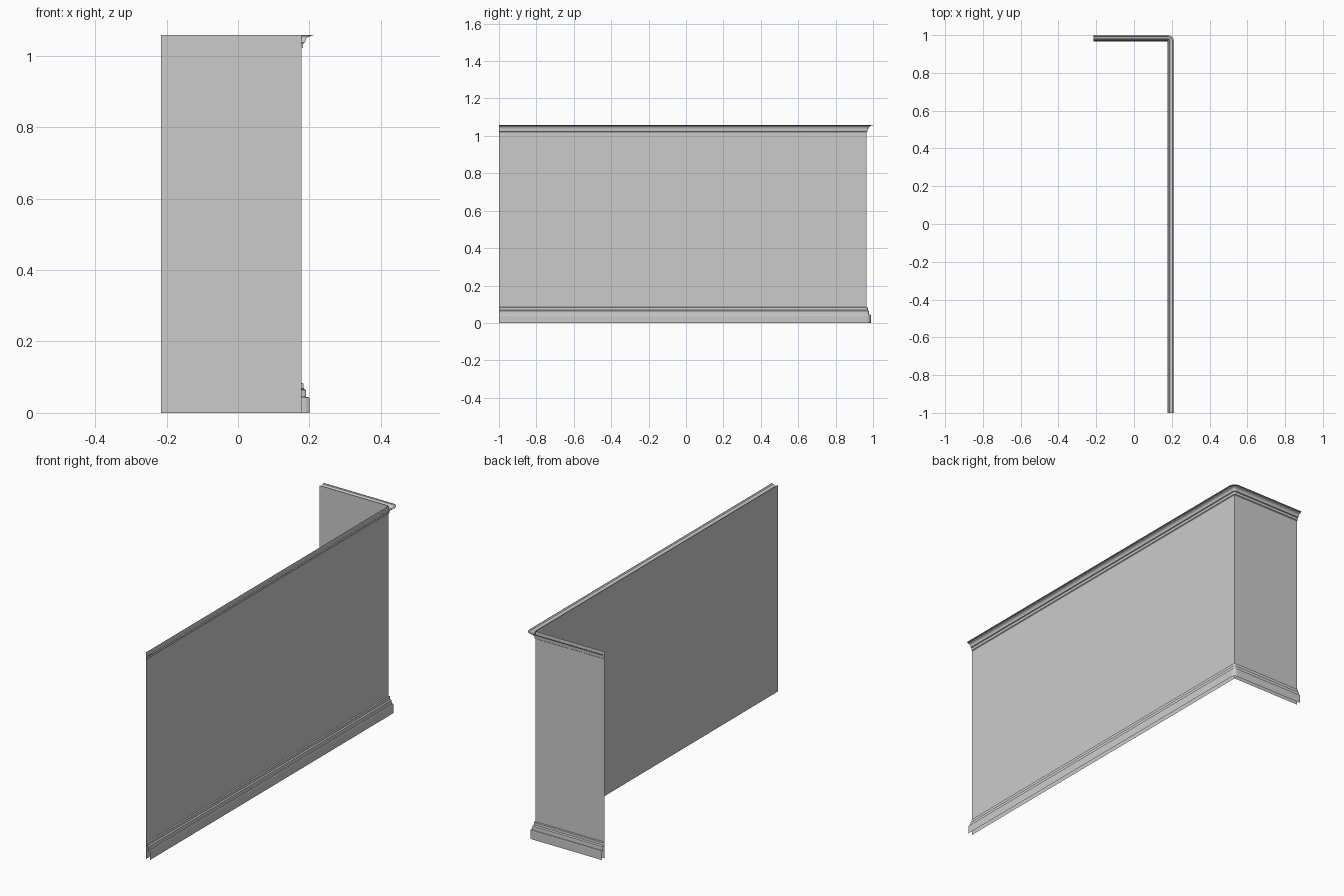
import bpy, bmesh, math
from mathutils import Vector

cube = bpy.data.objects.get("Cube")
if cube:
    bpy.data.objects.remove(cube, do_unlink=True)

WALL_X, WALL_Y = 0.178, 0.966
FRONT_Y, SIDE_X = -1.0, -0.215
TOP = 1.059

grey = bpy.data.materials.new("light_grey")
grey.use_nodes = True
colour = (0.6, 0.6, 0.6, 1)
grey.diffuse_color = colour
grey.node_tree.nodes["Principled BSDF"].inputs["Base Color"].default_value = colour


def make_strip(name, rows, smooth):
    """Skin neighbouring rows of points with quads."""
    bm = bmesh.new()
    verts = [[bm.verts.new(p) for p in row] for row in rows]
    for a, b in zip(verts, verts[1:]):
        for i in range(len(a) - 1):
            bm.faces.new((a[i], b[i], b[i + 1], a[i + 1]))
    mesh = bpy.data.meshes.new(name)
    bm.to_mesh(mesh)
    bm.free()
    mesh.materials.append(grey)
    obj = bpy.data.objects.new(name, mesh)
    bpy.context.collection.objects.link(obj)
    if smooth:
        bpy.ops.object.select_all(action="DESELECT")
        obj.select_set(True)
        bpy.context.view_layer.objects.active = obj
        bpy.ops.object.shade_smooth_by_angle(angle=math.radians(30))
    return obj


def make_moulding(name, profile, steps=8):
    """Sweep an (offset, height) profile along the walls, rounding the corner."""
    stations = [(WALL_X, FRONT_Y, 0)]
    stations += [(WALL_X, WALL_Y, math.pi / 2 * i / steps) for i in range(steps + 1)]
    stations += [(SIDE_X, WALL_Y, math.pi / 2)]
    rows = [[Vector((x + d * math.cos(a), y + d * math.sin(a), z))
             for d, z in profile] for x, y, a in stations]
    return make_strip(name, rows, True)


# Thin wall panels, long side and short return
corners = [(WALL_X, FRONT_Y), (WALL_X, WALL_Y), (SIDE_X, WALL_Y)]
make_strip("wall_panels", [[(x, y, 0), (x, y, TOP)] for x, y in corners], False)

# Stepped skirting at the floor
skirting = [(0.022, 0), (0.022, 0.041), (0.020, 0.044), (0.013, 0.044),
            (0.012, 0.064), (0.006, 0.068), (0.006, 0.082), (0, 0.084)]
make_moulding("skirting", skirting)

# Crown moulding: bead, concave cove and a thin projecting lip
cove = [(0.024 - 0.014 * math.cos(t), 1.038 + 0.016 * math.sin(t))
        for t in (math.pi / 2 * i / 5 for i in range(6))]
crown = [(0, 1.021), (0.004, 1.024), (0.005, 1.036), (0.010, 1.038)]
crown += cove[1:] + [(0.026, 1.056), (0.034, 1.057), (0.034, TOP)]
make_moulding("crown_moulding", crown)
